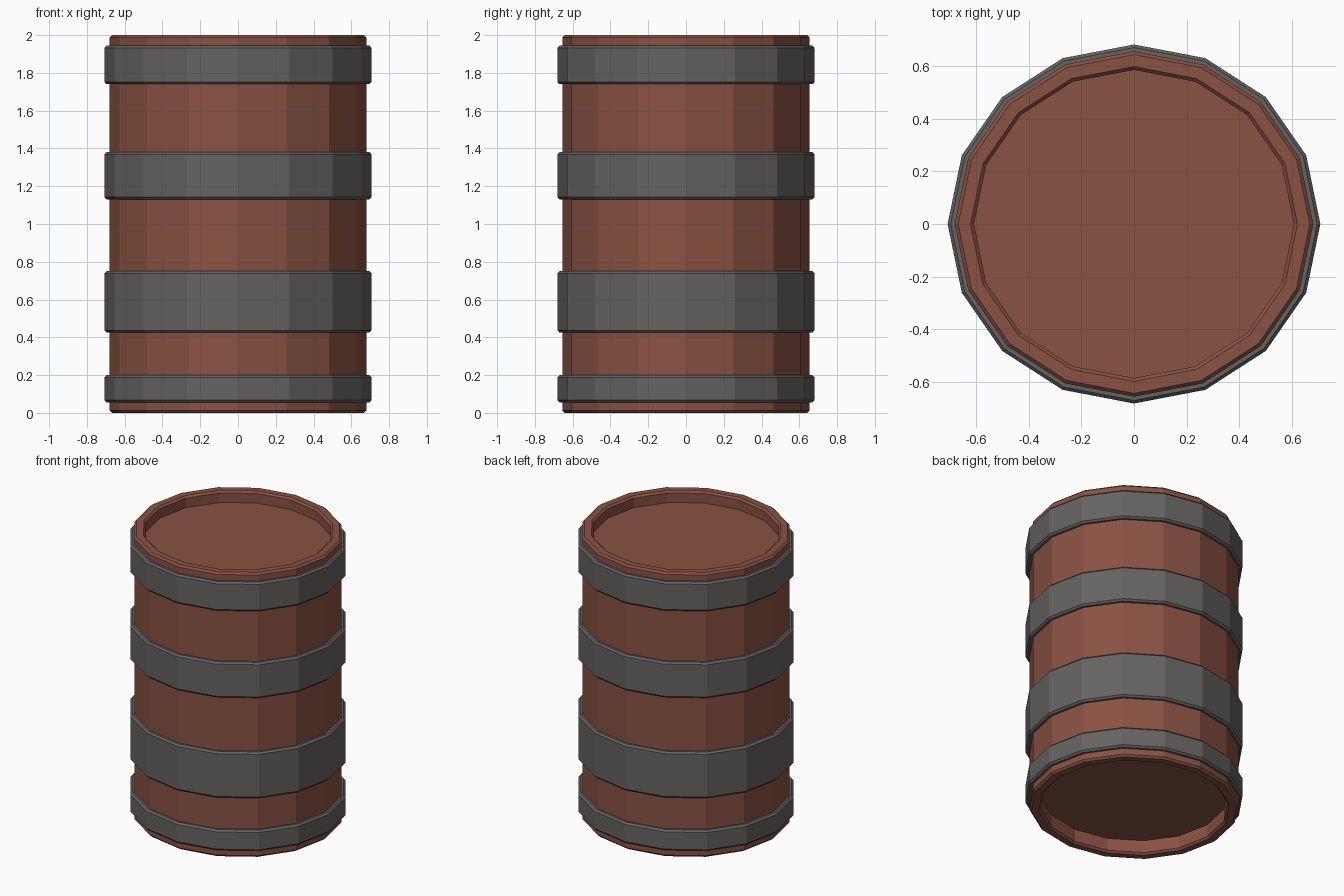
import bpy, bmesh
from math import cos, sin, pi

if "Cube" in bpy.data.objects:
    bpy.data.objects.remove(bpy.data.objects["Cube"])

SIDES = 16
Y_SCALE = 0.963  # slightly oval plan


def material(name, rgb):
    m = bpy.data.materials.new(name)
    m.diffuse_color = (*rgb, 1)
    m.use_nodes = True
    m.node_tree.nodes["Principled BSDF"].inputs["Base Color"].default_value = m.diffuse_color
    return m


def lathe(name, profile, mat, closed=False):
    """Spin a (radius, z) profile; radius 0 is avoided, open ends are capped."""
    bm = bmesh.new()
    rings = [[bm.verts.new((r * cos(2 * pi * i / SIDES),
                            r * sin(2 * pi * i / SIDES) * Y_SCALE, z))
              for i in range(SIDES)] for r, z in profile]
    pairs = list(zip(rings, rings[1:]))
    if closed:
        pairs.append((rings[-1], rings[0]))
    else:
        bm.faces.new(rings[0])
        bm.faces.new(rings[-1])
    for a, b in pairs:
        for i in range(SIDES):
            j = (i + 1) % SIDES
            bm.faces.new((a[i], a[j], b[j], b[i]))
    bmesh.ops.recalc_face_normals(bm, faces=bm.faces)
    me = bpy.data.meshes.new(name)
    bm.to_mesh(me)
    bm.free()
    me.materials.append(mat)
    ob = bpy.data.objects.new(name, me)
    bpy.context.collection.objects.link(ob)
    return ob


wood = material("wood", (0.25, 0.085, 0.055))
iron = material("iron", (0.13, 0.125, 0.12))

# Body with bevelled rims and a recessed head at each end
R, INNER, B = 0.68, 0.607, 0.013
lathe("barrel_body", [
    (INNER, 0.10), (INNER, B), (INNER + B, 0), (R - B, 0), (R, B),
    (R, 2 - B), (R - B, 2), (INNER + B, 2), (INNER, 2 - B), (INNER, 1.92),
], wood)

# Metal hoops with bevelled outer edges
HOOP, C = 0.707, 0.012
for name, z0, z1 in [("bottom_hoop", 0.055, 0.20), ("lower_hoop", 0.425, 0.75),
                     ("upper_hoop", 1.13, 1.38), ("top_hoop", 1.74, 1.945)]:
    lathe(name, [(0.67, z0), (HOOP - C, z0), (HOOP, z0 + C),
                 (HOOP, z1 - C), (HOOP - C, z1), (0.67, z1)], iron, closed=True)
